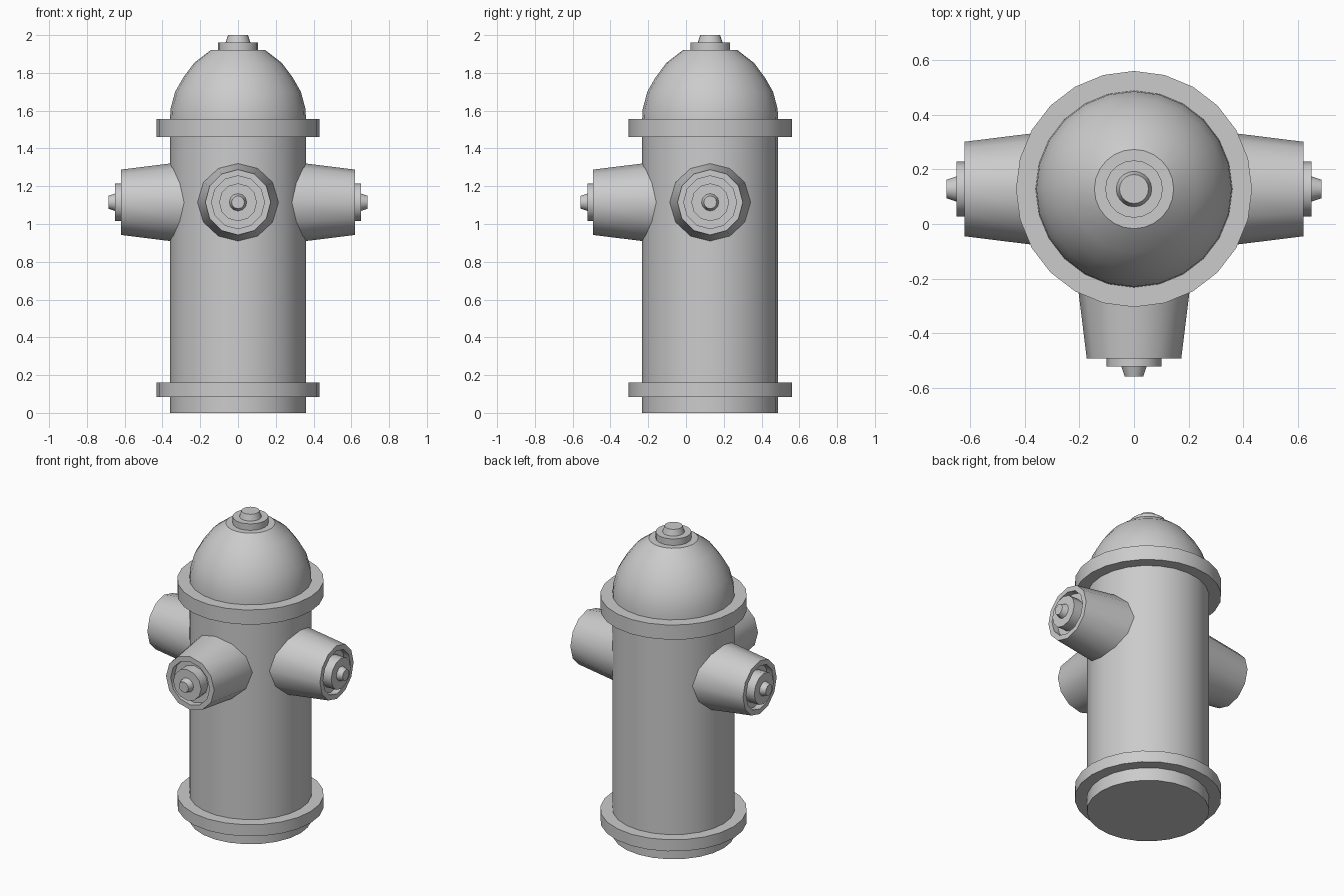
import bpy, bmesh, math
from mathutils import Matrix, Vector

if "Cube" in bpy.data.objects:
    bpy.data.objects.remove(bpy.data.objects["Cube"])

AXIS_Y = 0.128     # the barrel sits behind the origin because of the front outlet
OUTLET_Z = 1.115


def lathe(name, profile, sides, matrix):
    """Revolve (radius, height) points about local z; a radius of 0 closes the end."""
    bm = bmesh.new()
    rings = []
    for r, h in profile:
        if r == 0:
            rings.append([bm.verts.new((0, 0, h))])
        else:
            rings.append([bm.verts.new((r * math.cos(2 * math.pi * i / sides),
                                        r * math.sin(2 * math.pi * i / sides), h))
                          for i in range(sides)])
    for a, b in zip(rings, rings[1:]):
        for i in range(sides):
            j = (i + 1) % sides
            if len(a) == 1:
                bm.faces.new((a[0], b[j], b[i]))
            elif len(b) == 1:
                bm.faces.new((a[i], a[j], b[0]))
            else:
                bm.faces.new((a[i], a[j], b[j], b[i]))
    bm.transform(matrix)
    mesh = bpy.data.meshes.new(name)
    bm.to_mesh(mesh)
    bm.free()
    obj = bpy.data.objects.new(name, mesh)
    bpy.context.collection.objects.link(obj)
    bpy.ops.object.select_all(action='DESELECT')
    obj.select_set(True)
    bpy.context.view_layer.objects.active = obj
    bpy.ops.object.shade_smooth_by_angle(angle=math.radians(35))
    return obj


upright = Matrix.Translation((0, AXIS_Y, 0))

# Barrel with base and top flanges
lathe("barrel", [(0, 0), (0.36, 0), (0.36, 0.085), (0.432, 0.085), (0.432, 0.16),
                 (0.36, 0.16), (0.36, 1.46), (0.432, 1.46), (0.432, 1.555),
                 (0.35, 1.555)], 24, upright)

# Domed bonnet
lathe("bonnet", [(0.36, 1.555), (0.357, 1.61), (0.333, 1.70), (0.29, 1.775),
                 (0.232, 1.853), (0.145, 1.92), (0, 1.92)], 24, upright)

# Operating nut on the bonnet
lathe("top_nut", [(0.105, 1.92), (0.105, 1.962), (0.065, 1.962), (0.053, 2.0),
                  (0, 2.0)], 20, upright)

# Three outlets, each a tapered nozzle with a recessed end, a cap and a nut
for side, direction in (("left", (-1, 0, 0)), ("right", (1, 0, 0)), ("front", (0, -1, 0))):
    turn = Vector(direction).to_track_quat('Z', 'Y').to_matrix().to_4x4()
    place = Matrix.Translation((0, AXIS_Y, OUTLET_Z)) @ turn
    lathe(side + "_nozzle", [(0.215, 0.28), (0.173, 0.62), (0.14, 0.62), (0.14, 0.58),
                             (0, 0.58)], 12, place)
    lathe(side + "_cap", [(0.1, 0.58), (0.1, 0.65), (0, 0.65)], 12, place)
    lathe(side + "_cap_nut", [(0.046, 0.65), (0.034, 0.686), (0, 0.686)], 12, place)
